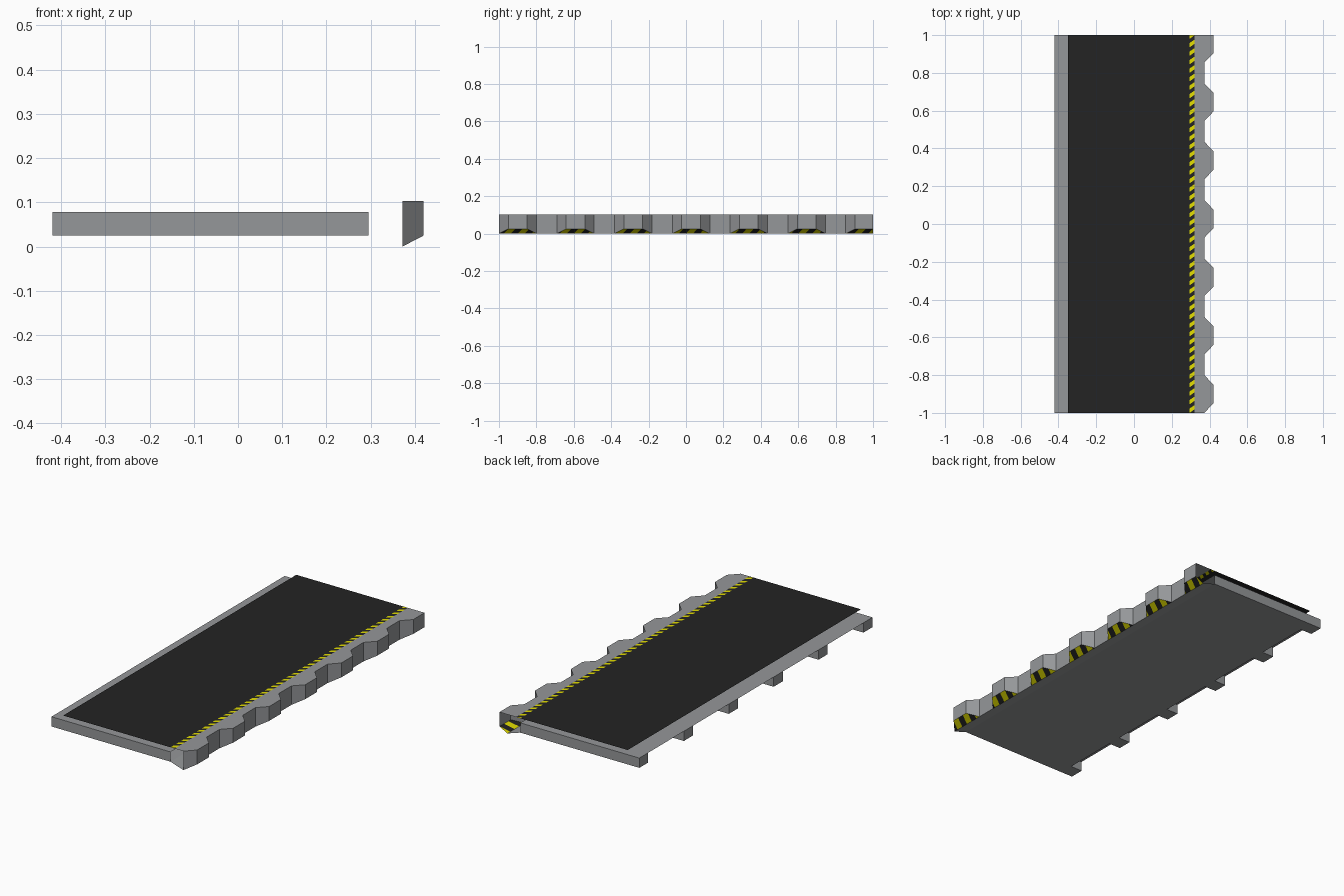
import bpy, bmesh, math

if "Cube" in bpy.data.objects:
    bpy.data.objects.remove(bpy.data.objects["Cube"])


def material(name, rgb):
    m = bpy.data.materials.new(name)
    m.diffuse_color = (*rgb, 1)
    m.use_nodes = True
    m.node_tree.nodes["Principled BSDF"].inputs["Base Color"].default_value = m.diffuse_color
    return m


GREY = material("steel grey", (0.30, 0.31, 0.32))
BLACK = material("matte black", (0.017, 0.017, 0.017))
YELLOW = material("hazard yellow", (0.78, 0.74, 0.0))

Z_LOW, Z_TAB, Z_TOP = 0.025, 0.078, 0.103
X_LEFT, X_IN, X_BODY, X_WALL, X_TOOTH = -0.42, -0.35, 0.295, 0.372, 0.42


def build(name, faces, mats):
    bm = bmesh.new()
    for f in faces:
        bm.faces.new([bm.verts.new(p) for p in f])
    bmesh.ops.remove_doubles(bm, verts=bm.verts, dist=1e-5)
    me = bpy.data.meshes.new(name)
    bm.to_mesh(me)
    bm.free()
    ob = bpy.data.objects.new(name, me)
    bpy.context.collection.objects.link(ob)
    for m in mats:
        me.materials.append(m)
    return ob


def sheet(x0, x1, y0, y1, z):
    return [(x0, y0, z), (x1, y0, z), (x1, y1, z), (x0, y1, z)]


def wall_between(p, q, z0, z1):
    return [(*p, z0), (*q, z0), (*q, z1), (*p, z1)]


def hazard(ob, period, slant):
    """Cut the faces into slanted stripes and colour every second one."""
    bm = bmesh.new()
    bm.from_mesh(ob.data)
    n = math.ceil(1.1 / (period / 2))
    for i in range(-n, n + 1):
        bmesh.ops.bisect_plane(bm, geom=bm.verts[:] + bm.edges[:] + bm.faces[:],
                               plane_co=(X_WALL, i * period / 2, 0), plane_no=(-slant, 1, 0))
    for f in bm.faces:
        c = f.calc_center_median()
        f.material_index = math.floor((c.y - slant * (c.x - X_WALL)) / (period / 2)) % 2
    bm.to_mesh(ob.data)
    bm.free()


# base: bottom, deck, end faces and the sloped strip under the toothed wall
build("base_body", [
    sheet(X_IN, X_BODY, -1, 1, Z_LOW)[::-1],
    sheet(X_LEFT, X_BODY, -1, 1, Z_TAB),
    wall_between((X_IN, -1), (X_BODY, -1), Z_LOW, Z_TAB),
    wall_between((X_BODY, 1), (X_IN, 1), Z_LOW, Z_TAB),
    [(X_BODY, 1, Z_LOW), (X_WALL, 1, 0), (X_WALL, -1, 0), (X_BODY, -1, Z_LOW)],
], [GREY])

# tabs hanging below the deck along the left edge, with recesses between
tabs = [(-1 + 0.385 * i, min(1, -1 + 0.385 * i + 0.078)) for i in range(6)]
left = []
for i, (a, b) in enumerate(tabs):
    left += [sheet(X_LEFT, X_IN, a, b, Z_LOW)[::-1],
             wall_between((X_LEFT, a), (X_IN, a), Z_LOW, Z_TAB),
             wall_between((X_LEFT, b), (X_LEFT, a), Z_LOW, Z_TAB),
             wall_between((X_IN, b), (X_LEFT, b), Z_LOW, Z_TAB)]
    if i < 5:
        left.append(wall_between((X_IN, tabs[i + 1][0]), (X_IN, b), Z_LOW, Z_TAB))
build("left_tabs", left, [GREY])

# toothed wall on the right, with sloped undersides
wall, slopes, top = [], [], [sheet(0.32, X_WALL, -1, 1, Z_TOP)]
for i in range(7):
    y = -1 + 0.309 * i
    path = [(X_WALL, y, 0), (X_TOOTH, y + 0.05, Z_LOW)]
    whole = y + 0.2 < 1
    if whole:
        path += [(X_TOOTH, y + 0.15, Z_LOW), (X_WALL, y + 0.2, 0)]
        wall.append(wall_between((X_WALL, y + 0.2), (X_WALL, y + 0.309), 0, Z_TOP))
    else:
        path += [(X_TOOTH, 1, Z_LOW), (X_WALL, 1, 0)]
    sides = list(zip(path, path[1:]))
    for p, q in sides if whole else sides[:-1]:  # the cut end stays open
        wall.append([p, q, (q[0], q[1], Z_TOP), (p[0], p[1], Z_TOP)])
    top.append([(p[0], p[1], Z_TOP) for p in path])
    slopes.append(path[::-1])
build("toothed_wall", wall, [GREY])
build("tooth_tops", top, [GREY])
hazard(build("tooth_undersides", slopes, [YELLOW, BLACK]), 0.075, 0.5)

# black walking surface and hazard line
build("walking_surface", [sheet(X_IN, X_BODY, -1, 1, Z_TOP)], [BLACK])
hazard(build("hazard_line", [sheet(X_BODY, 0.32, -1, 1, Z_TOP)], [YELLOW, BLACK]), 0.045, 0.7)
